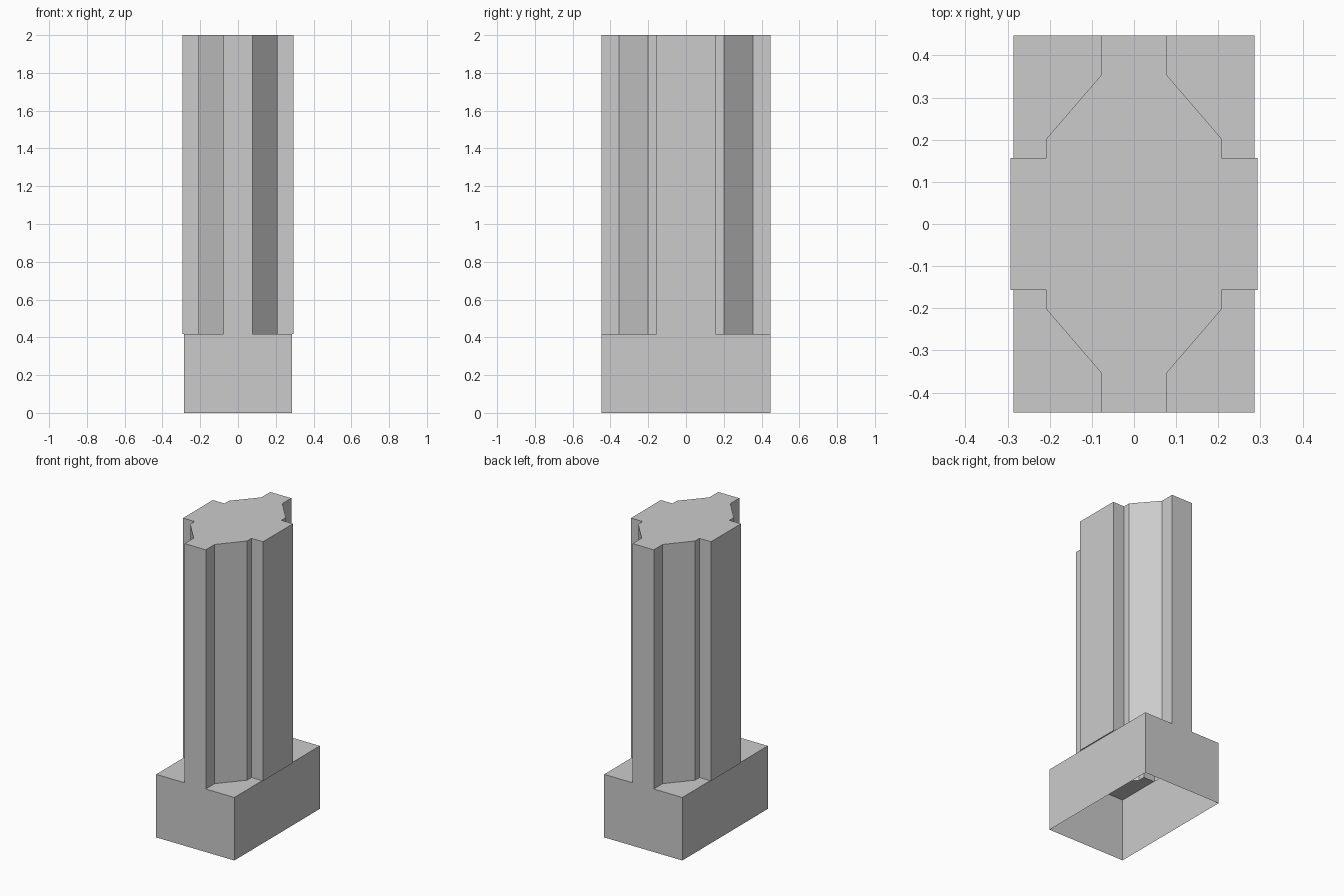
import bpy

if "Cube" in bpy.data.objects:
    bpy.data.objects.remove(bpy.data.objects["Cube"])

BX, BY, BZ, H = 0.286, 0.447, 0.417, 2.0   # base half sizes, base height, full height
SX = 0.293                                 # pillar half width
QUADRANTS = [(1, 1), (-1, 1), (-1, -1), (1, -1)]


def four_way(points):
    """Mirror a quarter outline into all quadrants, counter-clockwise."""
    loop = []
    for sx, sy in QUADRANTS:
        quarter = [(sx * x, sy * y) for x, y in points]
        loop += quarter if sx * sy > 0 else quarter[::-1]
    return loop


def walls(verts, faces, outline, z0, z1):
    """Add upright walls along a closed outline; return index of first top vertex."""
    s, n = len(verts), len(outline)
    verts += [(x, y, z) for z in (z0, z1) for x, y in outline]
    faces += [(s + i, s + (i + 1) % n, s + n + (i + 1) % n, s + n + i) for i in range(n)]
    return s + n


def make_object(name, verts, faces):
    mesh = bpy.data.meshes.new(name)
    mesh.from_pydata(verts, [], faces)
    mesh.update()
    obj = bpy.data.objects.new(name, mesh)
    bpy.context.collection.objects.link(obj)


# Pillar: hollow notched cross section with a closed top
notch = [(0.208, 0.156), (0.208, 0.202), (0.077, 0.354), (0.077, BY)]
outline = four_way([(SX, 0.156)] + notch)
verts, faces = [], []
top = walls(verts, faces, outline, BZ, H)
faces.append(tuple(range(top, top + len(outline))))
# narrow underside where the pillar overhangs the base
for s in (1, -1):
    k = len(verts)
    verts += [(s * x, s * y, BZ) for x, y in
              ((BX, -0.156), (BX, 0.156), (SX, 0.156), (SX, -0.156))]
    faces.append((k, k + 1, k + 2, k + 3))
make_object("pillar", verts, faces)

# Base: open-bottomed box with a ledge in each corner
verts, faces = [], []
walls(verts, faces, four_way([(BX, BY)]), 0, BZ)
ledge = [(BX, BY)] + notch[::-1] + [(BX, 0.156)]
for sx, sy in QUADRANTS:
    k, n = len(verts), len(ledge)
    verts += [(sx * x, sy * y, BZ) for x, y in ledge]
    ring = tuple(range(k, k + n))
    faces.append(ring if sx * sy > 0 else ring[::-1])
make_object("base", verts, faces)
